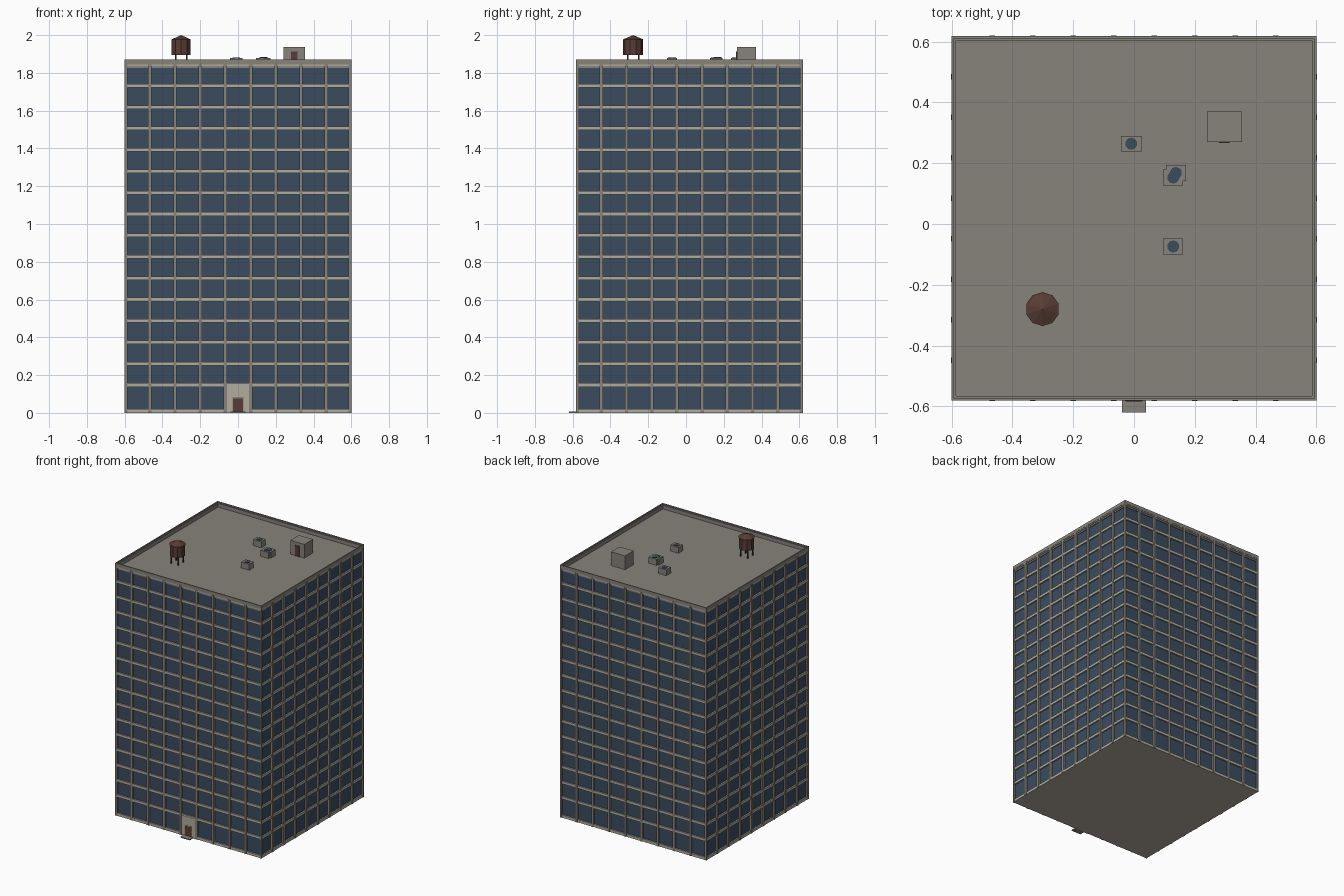
import bpy, bmesh, math
from mathutils import Matrix, Vector

if "Cube" in bpy.data.objects:
    bpy.data.objects.remove(bpy.data.objects["Cube"])

CY = 0.0185          # tower centre in y (the door step sticks out in front)
DECK = 1.835         # roof deck height
BAY = 1.2 / 9        # window bay width
FLOOR = 0.1132       # floor height


def material(name, hexcode):
    def lin(c):
        c /= 255
        return c / 12.92 if c <= 0.04045 else ((c + 0.055) / 1.055) ** 2.4
    m = bpy.data.materials.new(name)
    m.diffuse_color = [lin((hexcode >> s) & 255) for s in (16, 8, 0)] + [1]
    m.use_nodes = True
    m.node_tree.nodes["Principled BSDF"].inputs["Base Color"].default_value = m.diffuse_color
    return m


STONE = material("grey stone", 0x87837B)
LIGHT = material("light stone", 0xB2AC9E)
GLASS = material("blue glass", 0x3A4B5E)
WOOD = material("brown wood", 0x583C34)
DARK = material("dark brown", 0x3E2B26)


def finish(name, bm, mats, rule=None):
    bmesh.ops.recalc_face_normals(bm, faces=bm.faces)
    bm.normal_update()
    if rule:
        for f in bm.faces:
            f.material_index = rule(f)
    me = bpy.data.meshes.new(name)
    bm.to_mesh(me)
    bm.free()
    for m in mats:
        me.materials.append(m)
    ob = bpy.data.objects.new(name, me)
    bpy.context.collection.objects.link(ob)
    return ob


def add_box(bm, x0, x1, y0, y1, z0, z1):
    mat = Matrix.Translation(((x0 + x1) / 2, (y0 + y1) / 2, (z0 + z1) / 2)) \
        @ Matrix.Diagonal((x1 - x0, y1 - y0, z1 - z0, 1))
    bmesh.ops.create_cube(bm, size=1, matrix=mat)


def box(name, mat, *dims):
    bm = bmesh.new()
    add_box(bm, *dims)
    return finish(name, bm, [mat])


def add_cone(bm, x, y, z0, z1, r0, r1, n):
    bmesh.ops.create_cone(bm, cap_ends=True, segments=n, radius1=r0, radius2=r1,
                          depth=z1 - z0, matrix=Matrix.Translation((x, y, (z0 + z1) / 2)))


def add_ring(bm, profile):
    """Sweep a closed (half width, z) profile around the square tower."""
    loops = [[bm.verts.new((sx * h, CY + sy * h, z)) for h, z in profile]
             for sx, sy in ((-1, -1), (1, -1), (1, 1), (-1, 1))]
    n = len(profile)
    for i in range(4):
        a, b = loops[i], loops[(i + 1) % 4]
        for j in range(n):
            k = (j + 1) % n
            bm.faces.new((a[j], b[j], b[k], a[k]))


def ring_box(h0, h1, z0, z1):
    return [(h0, z0), (h1, z0), (h1, z1), (h0, z1)]


# Glass tower body with stone deck and lighter underside
bm = bmesh.new()
add_box(bm, -0.588, 0.588, CY - 0.588, CY + 0.588, 0, DECK)
finish("tower_body", bm, [GLASS, STONE, LIGHT],
       lambda f: 1 if f.normal.z > 0.5 else 2 if f.normal.z < -0.5 else 0)

# Light floor ledges
bm = bmesh.new()
for i in range(16):
    z = 0.148 + i * FLOOR
    add_ring(bm, ring_box(0.586, 0.598, z - 0.010, z + 0.009))
finish("floor_ledges", bm, [LIGHT])

# Base course and parapet
bm = bmesh.new()
add_ring(bm, ring_box(0.58, 0.598, 0, 0.02))
finish("base_course", bm, [LIGHT])
bm = bmesh.new()
add_ring(bm, ring_box(0.592, 0.6, DECK + 0.009, 1.87))
add_ring(bm, ring_box(0.585, 0.593, DECK - 0.01, 1.862))
finish("parapet", bm, [STONE])

# Vertical mullions on all four sides, and corner posts
bm = bmesh.new()
for side in range(4):
    before = set(bm.verts)
    for i in range(1, 9):
        x = -0.6 + i * BAY
        add_box(bm, x - 0.009, x + 0.009, -0.6015, -0.585, 0, 1.845)
    add_box(bm, -0.6, -0.586, -0.6, -0.586, 0, 1.845)
    new = [v for v in bm.verts if v not in before]
    bmesh.ops.rotate(bm, verts=new, cent=Vector(), matrix=Matrix.Rotation(side * math.pi / 2, 3, 'Z'))
bmesh.ops.translate(bm, verts=bm.verts, vec=(0, CY, 0))
finish("mullions", bm, [STONE])

# Entrance
front = CY - 0.6
box("entrance_surround", LIGHT, -0.06, 0.06, front, -0.56, 0, 0.146)
box("door_frame", STONE, -0.03, 0.03, front - 0.001, front + 0.01, 0, 0.085)
box("entrance_door", WOOD, -0.026, 0.026, front - 0.002, front + 0.01, 0, 0.076)
box("door_step", STONE, -0.039, 0.039, -0.62, -0.57, 0, 0.007)

# Roof stair hut
box("stair_hut", STONE, 0.24, 0.355, 0.27, 0.37, DECK - 0.005, 1.937)
box("stair_hut_door", WOOD, 0.28, 0.315, 0.266, 0.275, DECK, 1.912)

# Roof cooling units with round fans
for n, (x, y) in enumerate([(-0.009, 0.264), (0.129, 0.153), (0.138, 0.168), (0.129, -0.074)]):
    top = 1.879 + (0.001 if n == 2 else 0)
    box(f"cooling_unit_{n + 1}", STONE, x - 0.033, x + 0.033, y - 0.026, y + 0.026, DECK - 0.005, top)
    bm = bmesh.new()
    add_cone(bm, x, y, top - 0.005, top + 0.003, 0.02, 0.02, 10)
    finish(f"cooling_fan_{n + 1}", bm, [GLASS])

# Water tank on legs
TX, TY = -0.301, -0.28
bm = bmesh.new()
add_cone(bm, TX, TY, 1.895, 1.978, 0.053, 0.053, 10)
finish("water_tank", bm, [WOOD])
bm = bmesh.new()
add_cone(bm, TX, TY, 1.976, 2.0, 0.056, 0.0, 10)
finish("water_tank_roof", bm, [WOOD])
bm = bmesh.new()
for sx in (-1, 1):
    for sy in (-1, 1):
        x, y = TX + sx * 0.029, TY + sy * 0.029
        add_box(bm, x - 0.004, x + 0.004, y - 0.004, y + 0.004, DECK - 0.005, 1.9)
finish("water_tank_legs", bm, [DARK])
